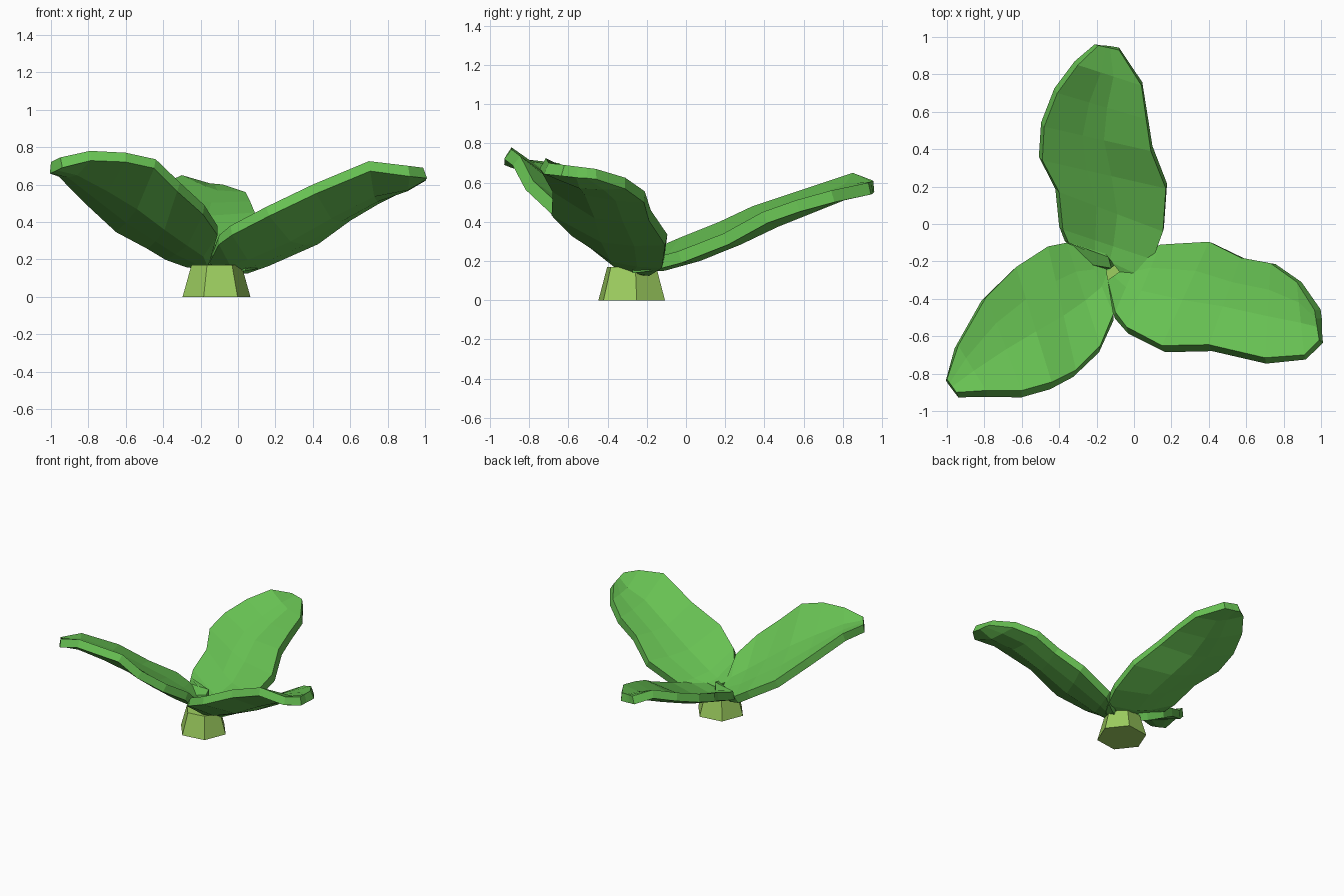
import bpy, bmesh, math
from mathutils import Vector

if "Cube" in bpy.data.objects:
    bpy.data.objects.remove(bpy.data.objects["Cube"])


def material(name, rgb):
    m = bpy.data.materials.new(name)
    m.diffuse_color = (*rgb, 1)
    m.use_nodes = True
    m.node_tree.nodes["Principled BSDF"].inputs["Base Color"].default_value = m.diffuse_color
    return m


green = material("leaf green", (0.135, 0.53, 0.085))
lime = material("stem lime", (0.34, 0.62, 0.115))


def add_object(name, bm, mat):
    me = bpy.data.meshes.new(name)
    bm.to_mesh(me)
    bm.free()
    me.materials.append(mat)
    ob = bpy.data.objects.new(name, me)
    bpy.context.collection.objects.link(ob)
    return ob


def leaf(name, high, low, creases):
    """Skin between the raised rim and the low rim, sunk along two creases."""
    bm = bmesh.new()
    rows = []
    n = len(high)
    for i, (a, b) in enumerate(zip(high, low)):
        a, b = Vector(a), Vector(b)
        sink = math.sin(math.pi * i / (n - 1)) ** 0.7 if 0 < i < n - 1 else 0
        pts = [a]
        for f, depth in creases:
            pts.append(a.lerp(b, f) - Vector((0, 0, depth * sink)))
        pts.append(b)
        rows.append([bm.verts.new(p) for p in pts])
    for r, s in zip(rows, rows[1:]):
        for k in range(len(r) - 1):
            bm.faces.new((r[k], r[k + 1], s[k + 1], s[k]))
    bm.normal_update()
    if sum(f.normal.z for f in bm.faces) < 0:
        bmesh.ops.reverse_faces(bm, faces=bm.faces[:])
    ob = add_object(name, bm, green)
    mod = ob.modifiers.new("thickness", "SOLIDIFY")
    mod.thickness = 0.062
    mod.offset = -1
    return ob


# Leaves: raised rim and low rim from base to tip
leaf("right_leaf",
     [(-.14, -.30, .23), (-.10, -.47, .33), (-.04, -.55, .38), (.15, -.65, .48),
      (.40, -.645, .60), (.70, -.715, .725), (.91, -.70, .70), (.99, -.62, .69)],
     [(-.07, -.25, .19), (.03, -.17, .18), (.14, -.11, .22), (.40, -.095, .335),
      (.57, -.18, .46), (.73, -.21, .555), (.87, -.31, .625), (.965, -.46, .67)],
     [(.44, .07), (.72, .045)])

leaf("left_leaf",
     [(-.14, -.30, .23), (-.11, -.48, .38), (-.18, -.65, .49), (-.31, -.78, .61),
      (-.44, -.845, .735), (-.60, -.89, .77), (-.79, -.89, .78), (-.95, -.90, .745)],
     [(-.15, -.22, .20), (-.25, -.15, .21), (-.36, -.10, .25), (-.46, -.12, .31),
      (-.63, -.23, .40), (-.79, -.39, .55), (-.94, -.65, .70), (-1.0, -.83, .72)],
     [(.44, .07), (.72, .045)])

leaf("back_leaf",
     [(-.15, -.16, .22), (-.35, -.10, .29), (-.38, -.03, .32), (-.40, .17, .40),
      (-.49, .34, .48), (-.48, .52, .54), (-.41, .70, .60), (-.30, .85, .65),
      (-.19, .955, .61)],
     [(-.06, -.28, .19), (.04, -.28, .20), (.10, -.19, .21), (.155, -.04, .25),
      (.17, .19, .34), (.09, .39, .45), (.065, .56, .51), (.04, .74, .56),
      (-.08, .93, .60)],
     [(.36, .05), (.56, .06)])

# Stem: tapered six-sided stub
bm = bmesh.new()
rings = []
for r, z in ((.183, 0), (.135, .17)):
    rings.append([bm.verts.new((-.115 + r * math.cos(a), -.277 + r * math.sin(a), z))
                  for a in (math.radians(8 + 60 * k) for k in range(6))])
bm.faces.new(rings[0][::-1])
bm.faces.new(rings[1])
for k in range(6):
    j = (k + 1) % 6
    bm.faces.new((rings[0][k], rings[0][j], rings[1][j], rings[1][k]))
add_object("stem", bm, lime)
